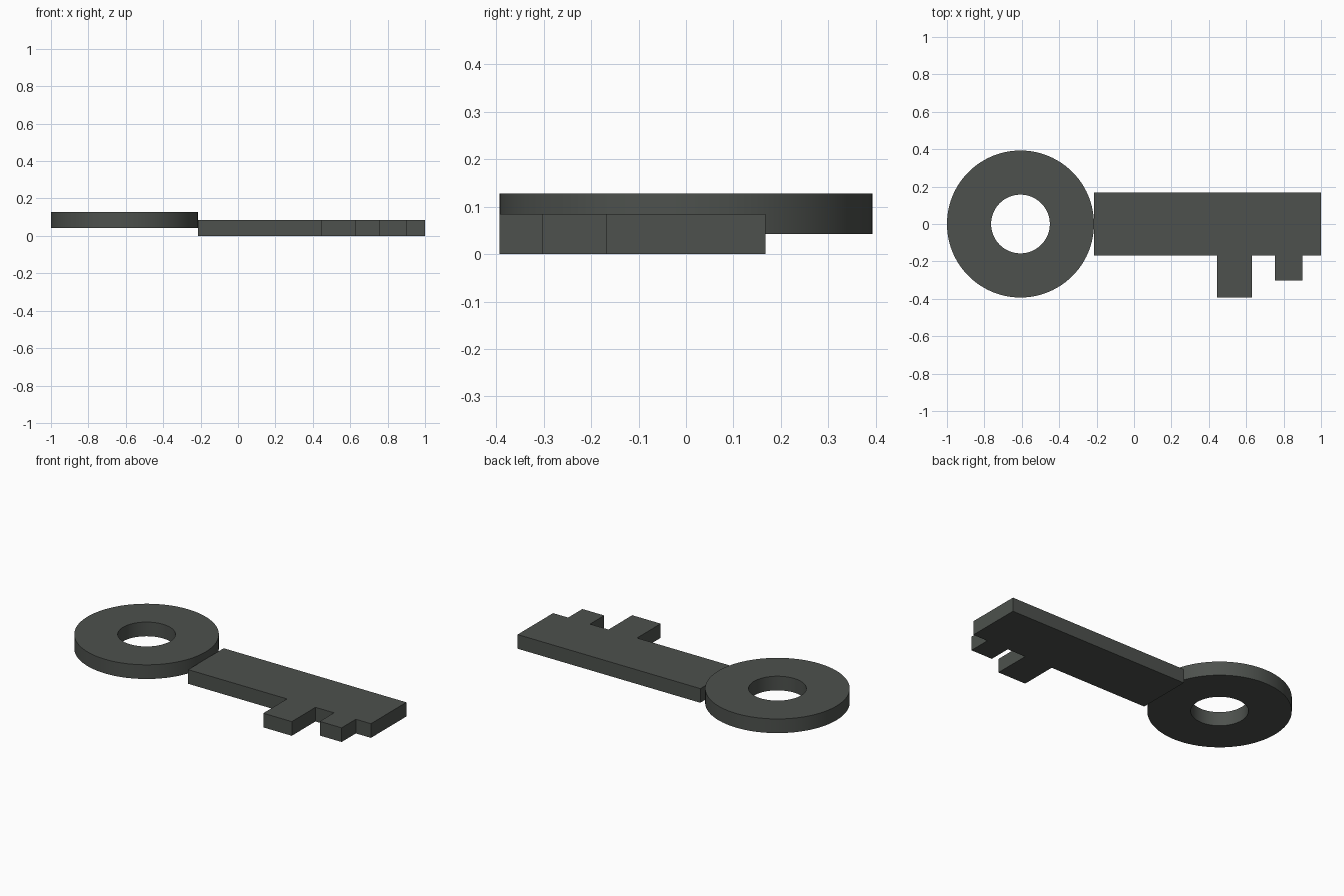
import bpy
import bmesh
import math
from mathutils import Vector

cube = bpy.data.objects.get("Cube")
if cube:
    bpy.data.objects.remove(cube, do_unlink=True)

THICK = 0.085

metal = bpy.data.materials.new("dark grey metal")
metal.use_nodes = True
colour = (0.075, 0.083, 0.075, 1)
metal.diffuse_color = colour
metal.node_tree.nodes["Principled BSDF"].inputs["Base Color"].default_value = colour


def finish(name, bm):
    """Turn a bmesh into a named, coloured object."""
    bmesh.ops.recalc_face_normals(bm, faces=bm.faces)
    mesh = bpy.data.meshes.new(name)
    bm.to_mesh(mesh)
    bm.free()
    mesh.materials.append(metal)
    obj = bpy.data.objects.new(name, mesh)
    bpy.context.collection.objects.link(obj)
    return obj


def extrude_up(bm, faces):
    result = bmesh.ops.extrude_face_region(bm, geom=faces)
    verts = [v for v in result["geom"] if isinstance(v, bmesh.types.BMVert)]
    bmesh.ops.translate(bm, verts=verts, vec=Vector((0, 0, THICK)))


# Bow: flat round ring with a hole
bm = bmesh.new()
SIDES = 96
loops = []
for radius in (0.393, 0.157):
    loops.append([bm.verts.new((radius * math.cos(math.tau * i / SIDES),
                                radius * math.sin(math.tau * i / SIDES), 0))
                  for i in range(SIDES)])
outer, inner = loops
ring = [bm.faces.new((outer[i], outer[(i + 1) % SIDES],
                      inner[(i + 1) % SIDES], inner[i])) for i in range(SIDES)]
extrude_up(bm, ring)
bow = finish("key_bow", bm)
bow.location = (-0.607, 0, 0.0425)

# Blade: one outline with the two teeth on its front edge
TOP, EDGE = 0.168, -0.168
outline = [(-0.213, TOP), (-0.213, EDGE)]
for x0, x1, tip in ((0.443, 0.632, -0.393), (0.755, 0.9, -0.303)):
    outline += [(x0, EDGE), (x0, tip), (x1, tip), (x1, EDGE)]
outline += [(1, EDGE), (1, TOP)]
bm = bmesh.new()
face = bm.faces.new([bm.verts.new((x, y, 0)) for x, y in outline])
extrude_up(bm, [face])
finish("key_blade", bm)

# Smooth the round walls, keeping the rims sharp
bpy.ops.object.select_all(action="DESELECT")
bow.select_set(True)
bpy.context.view_layer.objects.active = bow
bpy.ops.object.shade_smooth_by_angle(angle=math.radians(30))
